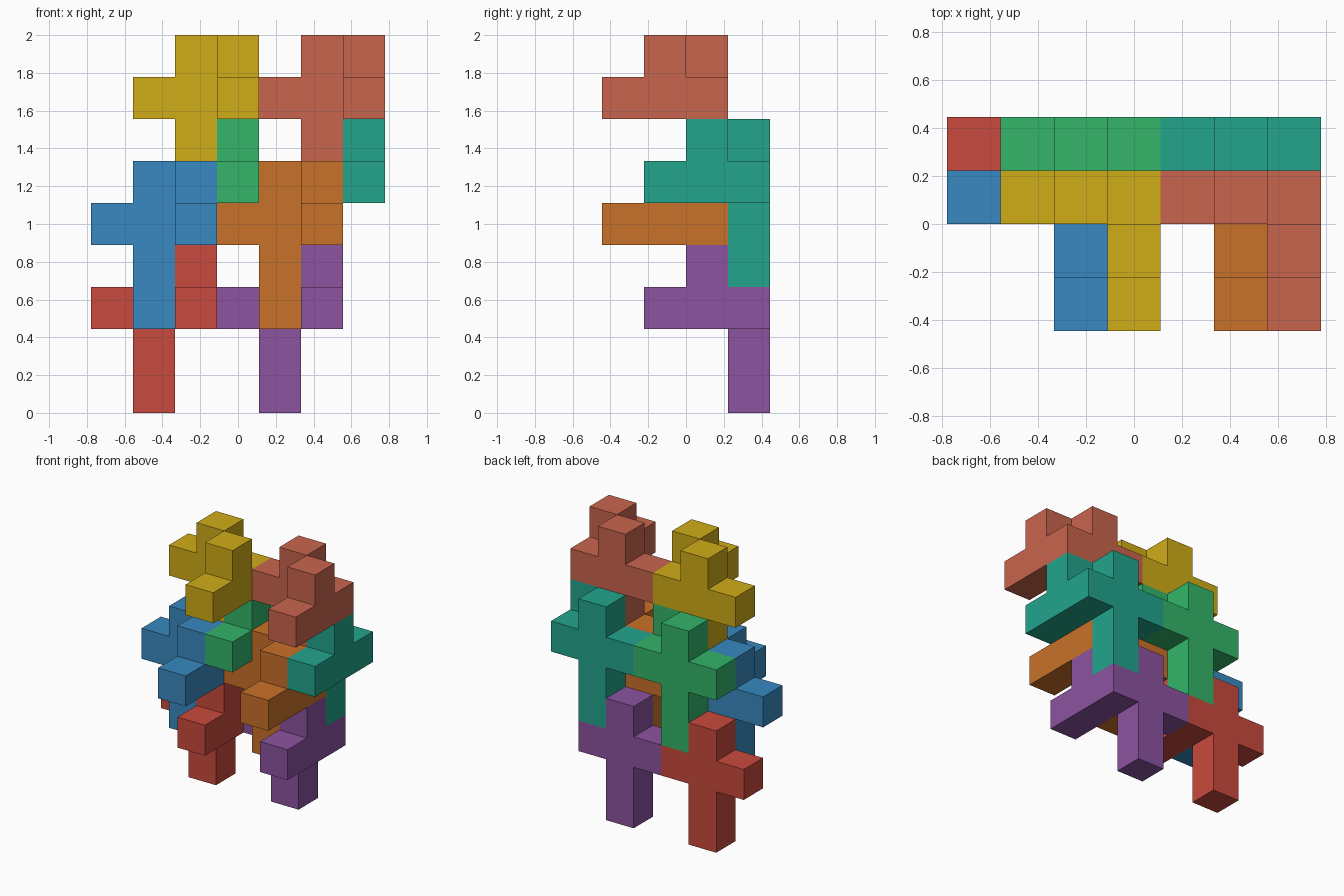
import bpy, bmesh
from mathutils import Vector

if "Cube" in bpy.data.objects:
    bpy.data.objects.remove(bpy.data.objects["Cube"])

U = 2 / 9  # edge of one cube

# Repeating piece in cells (x, y, z): a flat cross plus a hooked arm to the front
CELLS = {(1, 3, 0), (1, 3, 1), (1, 3, 2), (1, 3, 3), (0, 3, 2), (2, 3, 2),
         (2, 2, 2), (2, 2, 3), (2, 1, 2)}
ORIGIN = Vector((-3.5, -2, 0))


def piece_mesh(name):
    """Outer skin of the cell set, with coplanar faces merged."""
    bm = bmesh.new()
    for cell in CELLS:
        for axis in range(3):
            for s in (-1, 1):
                step = Vector((0, 0, 0))
                step[axis] = s
                if tuple(int(c + d) for c, d in zip(cell, step)) in CELLS:
                    continue
                a, b = Vector((0, 0, 0)), Vector((0, 0, 0))
                a[(axis + 1) % 3] = 0.5
                b[(axis + 2) % 3] = 0.5 * s
                mid = Vector(cell) + Vector((0.5, 0.5, 0.5)) + step / 2 + ORIGIN
                bm.faces.new([bm.verts.new(p * U) for p in
                              (mid - a - b, mid + a - b, mid + a + b, mid - a + b)])
    bmesh.ops.remove_doubles(bm, verts=bm.verts, dist=1e-4)
    bmesh.ops.dissolve_limit(bm, angle_limit=0.01, verts=bm.verts, edges=bm.edges)
    mesh = bpy.data.meshes.new(name)
    bm.to_mesh(mesh)
    bm.free()
    return mesh


def linear(hex_code):
    c = [int(hex_code[i:i + 2], 16) / 255 for i in (0, 2, 4)]
    return [v / 12.92 if v <= 0.04045 else ((v + 0.055) / 1.055) ** 2.4 for v in c] + [1]


# Interlocking pieces: name, cell offset, colour
PIECES = [
    ("red_piece", (0, 0, 0), "C94A3D"),
    ("purple_piece", (3, 0, 0), "8C53A0"),
    ("blue_piece", (0, -1, 2), "3889C1"),
    ("orange_piece", (3, -1, 2), "C97128"),
    ("green_piece", (1, 0, 3), "33B569"),
    ("teal_piece", (4, 0, 3), "22A58C"),
    ("yellow_piece", (1, -1, 5), "D0AC18"),
    ("salmon_piece", (4, -1, 5), "C9654D"),
]
for name, offset, colour in PIECES:
    mesh = piece_mesh(name)
    mat = bpy.data.materials.new(name + "_colour")
    mat.diffuse_color = linear(colour)
    mat.use_nodes = True
    mat.node_tree.nodes["Principled BSDF"].inputs["Base Color"].default_value = mat.diffuse_color
    mesh.materials.append(mat)
    obj = bpy.data.objects.new(name, mesh)
    obj.location = Vector(offset) * U
    bpy.context.collection.objects.link(obj)
